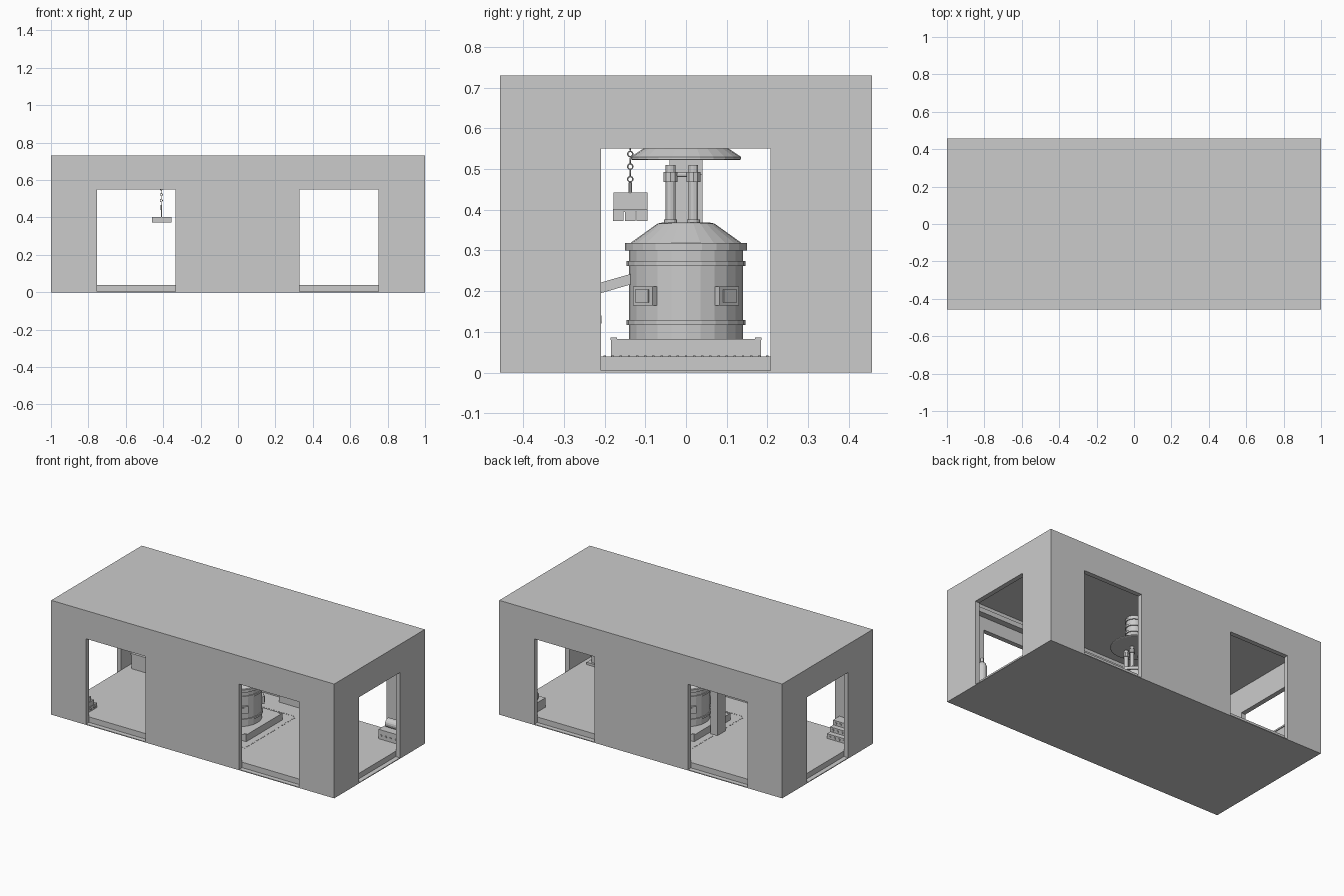
import bpy, math
from mathutils import Vector

if "Cube" in bpy.data.objects:
    bpy.data.objects.remove(bpy.data.objects["Cube"])


def box(name, x0, x1, y0, y1, z0, z1):
    bpy.ops.mesh.primitive_cube_add(size=1, location=((x0+x1)/2, (y0+y1)/2, (z0+z1)/2))
    o = bpy.context.object
    o.name = name
    o.scale = (x1-x0, y1-y0, z1-z0)
    bpy.ops.object.transform_apply(location=False, rotation=False, scale=True)
    return o


def lathe(name, profile, loc=(0, 0, 0), sides=24):
    """Solid of revolution from (radius, z) pairs, capped at both ends."""
    n = len(profile)
    verts = [(r*math.cos(2*math.pi*i/sides), r*math.sin(2*math.pi*i/sides), z)
             for r, z in profile for i in range(sides)]
    faces = [(j*sides+i, j*sides+(i+1) % sides, (j+1)*sides+(i+1) % sides, (j+1)*sides+i)
             for j in range(n-1) for i in range(sides)]
    faces += [tuple(reversed(range(sides))), tuple(range((n-1)*sides, n*sides))]
    me = bpy.data.meshes.new(name)
    me.from_pydata(verts, [], faces)
    o = bpy.data.objects.new(name, me)
    o.location = loc
    bpy.context.collection.objects.link(o)
    return o


def rod(name, a, b, r, sides=12):
    a, b = Vector(a), Vector(b)
    d = b - a
    o = lathe(name, [(r, 0), (r, d.length)], a, sides)
    o.rotation_euler = d.to_track_quat('Z', 'Y').to_euler()
    return o


# Hall shell with two doorways per long side and one per end
shell = box("building_shell", -1, 1, -.457, .457, 0, .73)
cutters = [box("room_cutter", -.97, .97, -.427, .427, .005, .71),
           box("left_doors_cutter", -.755, -.333, -.6, .6, .005, .55),
           box("right_doors_cutter", .328, .752, -.6, .6, .005, .55),
           box("end_doors_cutter", -1.2, 1.2, -.209, .207, .005, .55)]
for c in cutters:
    m = shell.modifiers.new("cut", 'BOOLEAN')
    m.operation = 'DIFFERENCE'
    m.solver = 'EXACT'
    m.object = c
bpy.context.view_layer.objects.active = shell
for m in list(shell.modifiers):
    bpy.ops.object.modifier_apply(modifier=m.name)
for c in cutters:
    bpy.data.objects.remove(c)
box("floor_slab", -.97, .97, -.427, .427, .005, .04)

# Crane runway, bridge and trolley
for s, side in ((-1, "front"), (1, "back")):
    y = s*.405
    box(side + "_runway_beam", -.97, .97, y-.02, y+.02, .63, .66)
for x in (-.43, -.39):
    box("crane_girder", x-.01, x+.01, -.42, .42, .66, .69)
box("crane_trolley", -.44, -.38, -.175, -.1, .62, .66)

# Chain, lifting plate and load
for i in range(11):
    bpy.ops.mesh.primitive_torus_add(major_radius=.0065, minor_radius=.0016, major_segments=12,
                                     minor_segments=6, location=(-.41, -.137, .475+i*.0155),
                                     rotation=(math.pi/2, 0, math.pi/2 if i % 2 == 0 else 0))
    bpy.context.object.name = "chain_link"
rod("lifting_stem", (-.41, -.137, .44), (-.41, -.137, .467), .004, 8)
box("lifting_plate", -.413, -.407, -.178, -.095, .40, .443)
for i in range(3):
    box("hanging_ingot", -.46, -.355, -.179+i*.029, -.153+i*.029, .372, .40)
box("ingot_tie", -.46, -.355, -.179, -.095, .395, .402)

# Furnace base, lips and floor studs
box("furnace_base", -.187, .187, -.184, .184, .04, .08)
for s in (-1, 1):
    box("base_lip", s*.18-.007, s*.18+.007, -.184, .184, .08, .083)
    for t in (-1, 1):
        box("base_corner", s*.178-.008, s*.178+.008, t*.177-.008, t*.177+.008, .08, .086)
for i in range(27):
    t = -.26 + i*.02
    for s in (-1, 1):
        box("floor_stud", s*.23-.003, s*.23+.003, t-.003, t+.003, .04, .042)
        box("floor_stud", t*.88-.003, t*.88+.003, s*.26-.003, s*.26+.003, .04, .042)

# Furnace body, bands and sloping roof
lathe("furnace_body", [(.14, .08), (.14, .3)])
for z0, z1, r in ((.117, .129, .146), (.262, .274, .146), (.3, .318, .15)):
    lathe("furnace_band", [(r, z0), (r, z1)])
lathe("furnace_roof", [(.137, .318), (.07, .366), (.055, .369)])

# Inspection doors around the body
for k in range(4):
    a = math.pi/4 + k*math.pi/2
    for name, r, w, h in (("door_frame", .142, .068, .046), ("door_panel", .146, .045, .032)):
        d = box(name, -.009, .009, -w/2, w/2, -h/2, h/2)
        d.location = (r*math.cos(a), r*math.sin(a), .188)
        d.rotation_euler.z = a

# Three electrodes with clamps
for x, y in ((.025, -.038), (.03, .018), (-.03, .018)):
    lathe("electrode", [(.012, .366), (.012, .51)], (x, y, 0), 12)
    lathe("electrode_clamp", [(.018, .468), (.018, .493)], (x, y, 0), 10)
    lathe("electrode_sleeve", [(.016, .366), (.016, .376)], (x, y, 0), 12)
rod("clamp_bar", (.028, -.03, .486), (.028, .012, .486), .005)

# Hood with banded stack, and the tall duct beside the furnace
lathe("fume_hood", [(.13, .522), (.135, .524), (.135, .53), (.108, .548), (.055, .58), (.045, .60)])
lathe("hood_stack", [(.045, .59), (.045, .715)])
for z in (.605, .645, .685):
    lathe("stack_band", [(.051, z), (.051, z+.012)])
box("side_duct", -.25, -.2, -.04, .04, .04, .525)
box("duct_elbow", -.25, -.07, -.04, .04, .485, .525)

# Pouring spout and ladle
spout = box("pouring_spout", -.025, .025, -.08, .08, -.01, .01)
spout.location = (0, -.21, .208)
spout.rotation_euler.x = .28
for s in (-1, 1):
    w = box("spout_wall", s*.025-.004, s*.025+.004, -.08, .08, -.01, .015)
    w.location = (0, -.21, .208)
    w.location.x = s*.025
    w.rotation_euler.x = .28
    bpy.context.view_layer.update()
lathe("ladle", [(.05, .04), (.062, .16), (.068, .165), (.068, .172), (.055, .172), (.045, .07)],
      (0, -.3, 0))
rod("ladle_pin", (0, -.25, .13), (0, -.208, .13), .01)

# Gas cylinders in the front right corner
box("cylinder_tray", .78, .93, -.42, -.325, .04, .055)
for x in (.82, .89):
    lathe("gas_cylinder", [(.029, .055), (.029, .255), (.022, .275), (.01, .285), (.01, .31)],
          (x, -.365, 0), 16)

# Pump unit in the back right corner
box("pump_base", .79, .93, .29, .42, .04, .10)
rod("pump_motor", (.81, .355, .125), (.91, .355, .125), .028, 16)
for i in range(4):
    rod("pump_bolt", (.81+i*.033, .284, .065), (.81+i*.033, .291, .065), .006, 8)

# Stepped ingot stack in the front left corner
for row in range(3):
    box("ingot_rack_step", -.93, -.79, -.42, -.295-row*.03, .04+row*.032, .07+row*.032)
    for i in range(4):
        x = -.91 + i*.033
        y, z = -.295-row*.03, .055+row*.032
        rod("ingot_end", (x, y-.003, z), (x, y+.006, z), .007, 8)
for i in range(3):
    y = -.40 + i*.038
    rod("rack_hole_boss", (-.792, y, .056), (-.785, y, .056), .007, 8)

# Storage crate and control cabinet along the back wall
box("storage_crate", -.93, -.79, .255, .42, .04, .13)
box("crate_lid", -.935, -.785, .25, .424, .13, .14)
box("control_cabinet", .03, .2, .37, .427, .04, .26)
for x in (.045, .125):
    box("cabinet_door", x, x+.065, .366, .37, .055, .245)
